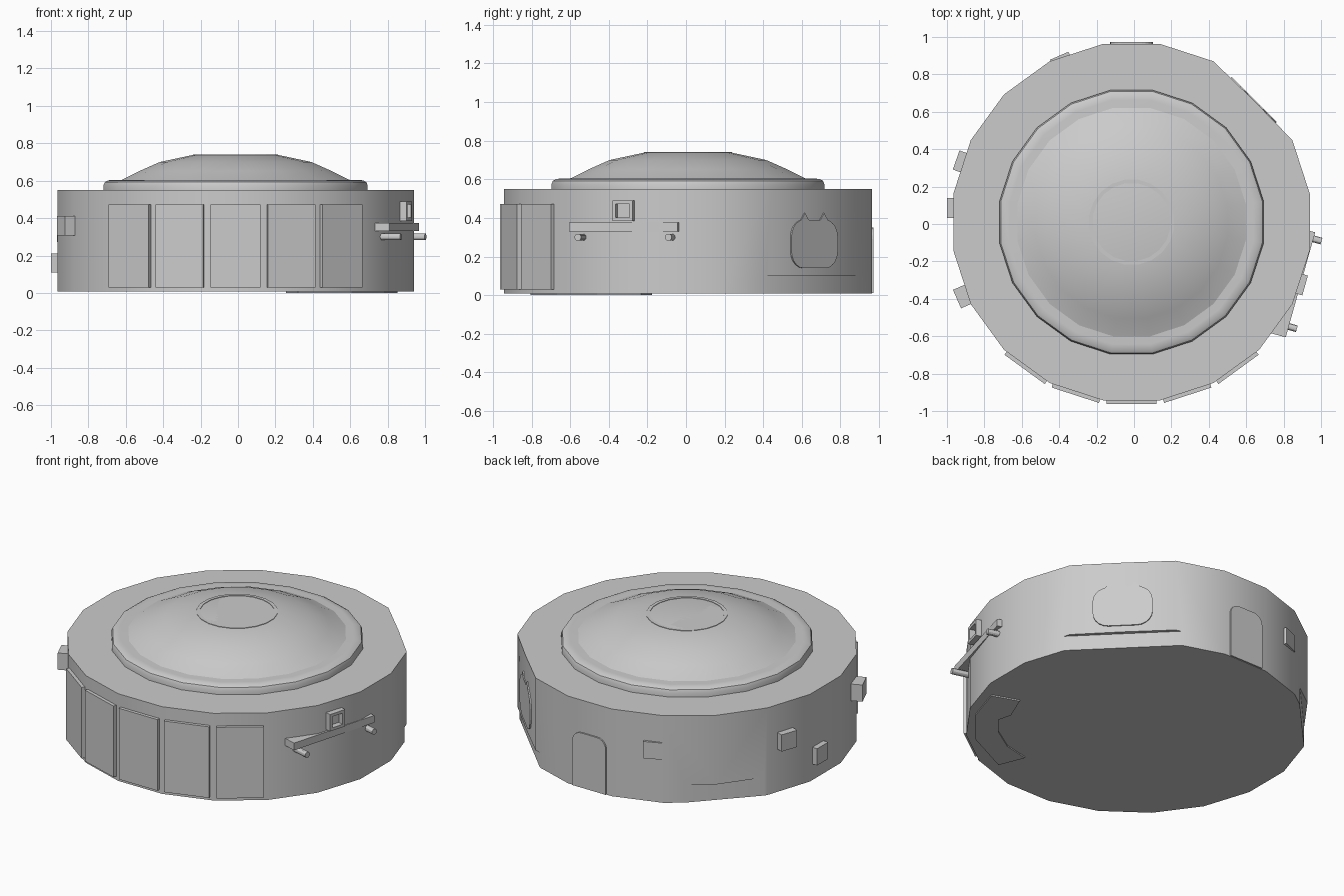
import bpy, bmesh, math
from mathutils import Matrix

CX, CY = -0.013, 0.01
SIDES = 20

if "Cube" in bpy.data.objects:
    bpy.data.objects.remove(bpy.data.objects["Cube"])

grey = bpy.data.materials.new("plain_grey")
grey.use_nodes = True
colour = (0.6, 0.6, 0.6, 1)
grey.diffuse_color = colour
grey.node_tree.nodes["Principled BSDF"].inputs["Base Color"].default_value = colour


def finish(name, bm, angle=0.0, smooth=False):
    """Turn a bmesh into an object spun about the building's axis."""
    bmesh.ops.recalc_face_normals(bm, faces=bm.faces)
    mesh = bpy.data.meshes.new(name)
    bm.to_mesh(mesh)
    bm.free()
    mesh.materials.append(grey)
    obj = bpy.data.objects.new(name, mesh)
    bpy.context.collection.objects.link(obj)
    obj.location = (CX, CY, 0)
    obj.rotation_euler.z = math.radians(angle)
    if smooth:
        smooth_by_angle(obj)
    return obj


def smooth_by_angle(obj):
    bpy.ops.object.select_all(action='DESELECT')
    obj.select_set(True)
    bpy.context.view_layer.objects.active = obj
    bpy.ops.object.shade_smooth_by_angle(angle=math.radians(30))


def extrude(bm, points, offset):
    face = bm.faces.new([bm.verts.new(p) for p in points])
    new = bmesh.ops.extrude_face_region(bm, geom=[face])["geom"]
    bmesh.ops.translate(bm, vec=offset,
                        verts=[v for v in new if isinstance(v, bmesh.types.BMVert)])


def wall_plate(name, outline, r0, r1, angle):
    """Plate facing outwards; the outline is (tangent, height)."""
    bm = bmesh.new()
    extrude(bm, [(r0, t, z) for t, z in outline], (r1 - r0, 0, 0))
    return finish(name, bm, angle)


def wall_box(name, t0, t1, z0, z1, r0, r1, angle):
    return wall_plate(name, [(t0, z0), (t1, z0), (t1, z1), (t0, z1)], r0, r1, angle)


def lathe(name, profile, sides=SIDES):
    bm = bmesh.new()
    rings = []
    for r, z in profile:
        rings.append([bm.verts.new((r * math.cos(a), r * math.sin(a), z))
                      for a in [2 * math.pi * (k + 0.5) / sides for k in range(sides)]])
    for low, high in zip(rings, rings[1:]):
        for k in range(sides):
            n = (k + 1) % sides
            bm.faces.new((low[k], low[n], high[n], high[k]))
    bm.faces.new(rings[0])
    bm.faces.new(rings[-1])
    return bm


def rounded(half, z0, z1, radius, steps=5, feet=False):
    """Rounded rectangle outline; square feet for doors."""
    pts = []
    for t, z, start in ((half, z1, 0), (-half, z1, 90), (-half, z0, 180), (half, z0, 270)):
        if feet and z == z0:
            pts.append((t, z))
            continue
        ct = t - math.copysign(radius, t)
        cz = z - radius if z == z1 else z + radius
        for i in range(steps + 1):
            a = math.radians(start + 90 * i / steps)
            pts.append((ct + radius * math.cos(a), cz + radius * math.sin(a)))
    return pts


# Round wall, with one corner flattened at the rear
bm = lathe("wall", [(0.965, 0.008), (0.965, 0.55)])
for v in bm.verts:
    if abs(math.atan2(v.co.y, v.co.x) - math.pi / 4) < 0.05:
        v.co.x *= 0.922 / 0.965
        v.co.y *= 0.922 / 0.965
wall = finish("round_wall", bm)

# Shallow recesses along the foot of the wall
for name, angle, dist, top in (("right_recess", 45, 0.9, 0.1), ("left_recess", 137, 0.93, 0.12)):
    cutter = wall_box(name + "_cutter", -0.5, 0.5, -0.1, top, dist, 1.2, angle)
    cutter.hide_render = True
    cut = wall.modifiers.new(name, 'BOOLEAN')
    cut.operation = 'DIFFERENCE'
    cut.object = cutter
    bpy.context.view_layer.objects.active = wall
    bpy.ops.object.modifier_apply(modifier=cut.name)
    bpy.data.objects.remove(cutter)
smooth_by_angle(wall)

# Roof: rounded rim, swelling dome and cap
finish("roof_rim", lathe("rim", [(0.715, 0.54), (0.715, 0.575), (0.708, 0.592), (0.69, 0.602),
                                 (0.66, 0.604)]), smooth=True)
finish("roof_dome", lathe("dome", [(0.66, 0.59), (0.61, 0.607), (0.52, 0.652), (0.41, 0.7),
                                   (0.23, 0.738)]), smooth=True)
finish("roof_cap", lathe("cap", [(0.23, 0.72), (0.23, 0.741), (0.21, 0.741), (0.21, 0.738)]))

# Front wall panels
for i in range(-2, 3):
    wall_box(f"front_panel_{i + 3}", -0.133, 0.133, 0.03, 0.472, 0.94, 0.973, -90 + 18 * i)

# Rear door
wall_plate("rear_door", rounded(0.115, 0.01, 0.35, 0.06, feet=True), 0.94, 0.962, 90)

# Rounded plate with two little peaks on the flattened corner
wall_plate("corner_plate", rounded(0.17, 0.14, 0.39, 0.09), 0.9, 0.928, 45)
for side in (-1, 1):
    t = side * 0.07
    wall_plate("plate_peak", [(t - 0.035, 0.38), (t + 0.035, 0.38), (t, 0.425)], 0.9, 0.928, 45)

# Boxes along the left wall
for name, t, z, r, angle in (("low_box", -0.075, 0.16, 0.987, 180),
                             ("front_box", 0, 0.36, 1.02, 203.8),
                             ("middle_box", 0, 0.325, 0.995, 160.5),
                             ("rear_box", 0, 0.33, 0.97, 113.5)):
    wall_box(name, t - 0.054, t + 0.054, z - 0.052, z + 0.052, 0.9, r, angle)

# Rail, pegs and square frame on the right wall
RAIL = -15.7
wall_box("rail", -0.37, 0.213, 0.33, 0.375, 0.87, 0.96, RAIL)
for t in (-0.31, 0.177):
    bm = bmesh.new()
    place = Matrix.Translation((0.945, t, 0.3)) @ Matrix.Rotation(math.pi / 2, 4, 'Y')
    bmesh.ops.create_cone(bm, cap_ends=True, segments=12, radius1=0.018, radius2=0.018,
                          depth=0.12, matrix=place)
    finish("rail_peg", bm, RAIL, smooth=True)
for t0, t1, z0, z1 in ((-0.13, -0.112, 0.385, 0.49), (-0.038, -0.02, 0.385, 0.49),
                       (-0.112, -0.038, 0.385, 0.403), (-0.112, -0.038, 0.472, 0.49)):
    wall_box("square_frame", t0, t1, z0, z1, 0.93, 0.985, RAIL)

# Crescent foot under the base
bm = bmesh.new()
crescent = [(0.66, 0.31), (0.82, 0.37), (0.91, 0.15), (0.91, -0.12), (0.78, -0.41),
            (0.63, -0.33), (0.73, -0.2), (0.78, -0.04), (0.78, 0.1), (0.71, 0.15)]
extrude(bm, [(x, y, 0) for x, y in crescent], (0, 0, 0.012))
finish("base_foot", bm, -40)
